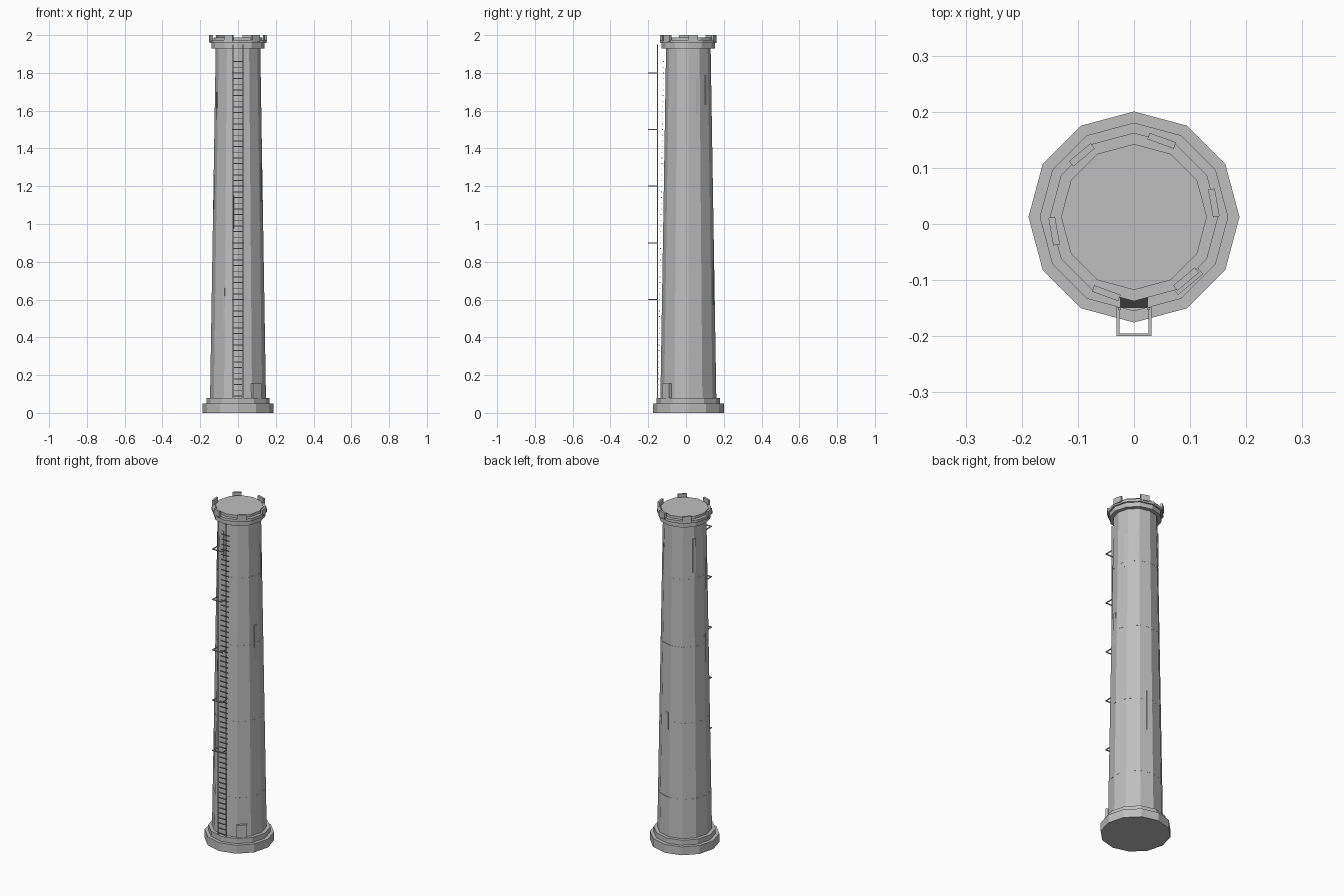
import bpy, bmesh, math
from mathutils import Matrix, Vector

if "Cube" in bpy.data.objects:
    bpy.data.objects.remove(bpy.data.objects["Cube"])

CY = 0.0125          # tower axis in y
SIDES = 12

grey = bpy.data.materials.new("concrete grey")
grey.diffuse_color = (0.52, 0.52, 0.52, 1)
grey.use_nodes = True
grey.node_tree.nodes["Principled BSDF"].inputs["Base Color"].default_value = grey.diffuse_color


def finish(name, bm):
    me = bpy.data.meshes.new(name)
    bm.to_mesh(me)
    bm.free()
    me.materials.append(grey)
    ob = bpy.data.objects.new(name, me)
    bpy.context.collection.objects.link(ob)
    return ob


def drum(name, r0, r1, z0, z1):
    bm = bmesh.new()
    bmesh.ops.create_cone(bm, cap_ends=True, segments=SIDES, radius1=r0, radius2=r1,
                          depth=z1 - z0, matrix=Matrix.Translation((0, CY, (z0 + z1) / 2)))
    return finish(name, bm)


def add_box(bm, centre, size, turn=0.0):
    m = Matrix.Translation(centre) @ Matrix.Rotation(turn, 4, 'Z') @ Matrix.Diagonal((*size, 1))
    bmesh.ops.create_cube(bm, size=1, matrix=m)


def add_radial_box(bm, deg, r, z0, z1, width, depth):
    a = math.radians(deg)
    add_box(bm, (r * math.cos(a), CY + r * math.sin(a), (z0 + z1) / 2),
            (depth, width, z1 - z0), a)


def shaft_r(z):
    return 0.148 + (0.118 - 0.148) * (z - 0.08) / 1.85


def wall_r(deg, z):
    # distance to the flat-sided wall in a given direction
    off = math.radians((deg % 30) - 15)
    return shaft_r(z) * math.cos(math.radians(15)) / math.cos(off)


# stepped foot, tapered shaft, cornice and roof
drum("foot_slab", 0.188, 0.188, 0, 0.05)
drum("foot_step", 0.168, 0.168, 0.05, 0.08)
drum("shaft", shaft_r(0.08), shaft_r(1.93), 0.08, 1.93)
drum("cornice_lower", 0.141, 0.141, 1.93, 1.957)
drum("cornice_upper", 0.15, 0.15, 1.957, 1.973)
drum("roof_disc", 0.13, 0.13, 1.973, 1.988)

# thin joint bands on the shaft
for i, z in enumerate((0.31, 0.76, 1.21, 1.61)):
    drum("joint_band_%d" % (i + 1), shaft_r(z) + 0.0006, shaft_r(z) + 0.0006, z - 0.002, z + 0.002)

# parapet blocks
bm = bmesh.new()
for k in range(6):
    add_radial_box(bm, 10 + 60 * k, 0.1445, 1.966, 2.0, 0.05, 0.012)
finish("parapet_blocks", bm)

# door
bm = bmesh.new()
add_radial_box(bm, -50, 0.147, 0.08, 0.155, 0.058, 0.02)
finish("door", bm)

# narrow upright slits: direction, bottom, top
bm = bmesh.new()
for deg, z0, z1 in ((-11, 1.12, 1.32), (24, 1.58, 1.77), (53, 1.63, 1.79), (80, 0.57, 0.81),
                    (150, 1.65, 1.85), (184, 1.08, 1.26), (200, 1.52, 1.70),
                    (236, 0.44, 0.66), (256, 0.95, 1.15), (255, 1.66, 1.87)):
    add_radial_box(bm, deg, wall_r(deg, z1) - 0.002, z0, z1, 0.018, 0.011)
finish("window_slits", bm)

# ladder rails and rungs (rungs follow the slope of the wall)
bm = bmesh.new()
for s in (-1, 1):
    add_box(bm, (s * 0.026, -0.151, 1.015), (0.005, 0.005, 1.87))
finish("ladder_rails", bm)

bm = bmesh.new()
for i in range(60):
    z = 0.09 + i * 0.03
    add_box(bm, (0, CY - shaft_r(z) - 0.012, z), (0.05, 0.004, 0.004))
finish("ladder_rungs", bm)

# square safety hoops
bm = bmesh.new()
for z in (0.6, 0.9, 1.2, 1.5, 1.8):
    for s in (-1, 1):
        add_box(bm, (s * 0.0285, -0.174, z), (0.005, 0.052, 0.005))
    add_box(bm, (0, -0.1975, z), (0.062, 0.005, 0.005))
finish("ladder_hoops", bm)
